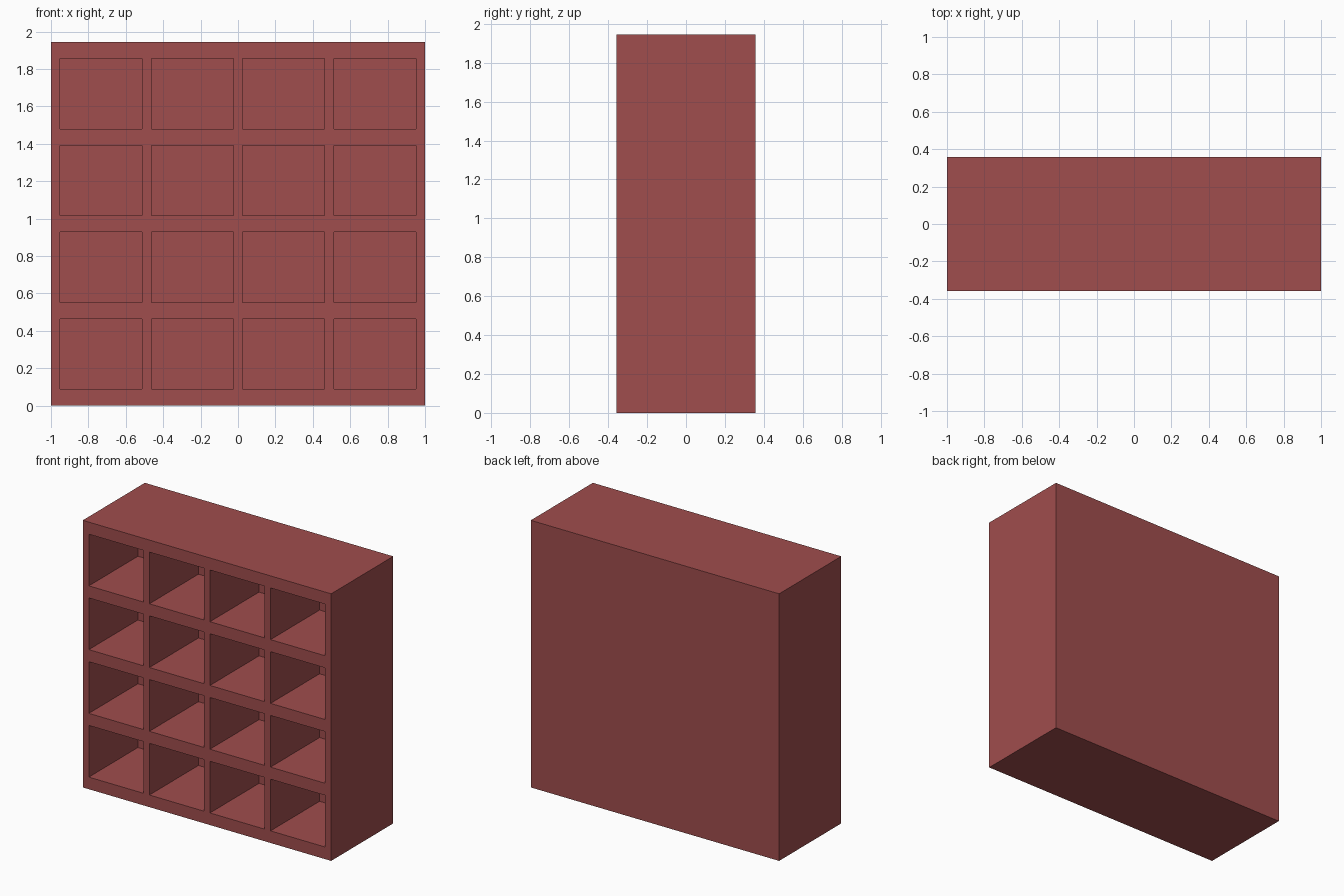
import bpy, bmesh

if "Cube" in bpy.data.objects:
    bpy.data.objects.remove(bpy.data.objects["Cube"])

HALF_DEPTH = 0.357
CELL_DEPTH = 0.564
N = 4
WIDTH, HEIGHT = 2.0, 1.944
DIVIDER, SHELF = 0.049, 0.088      # thickness of uprights and of shelves


def stops(start, total, wall):
    """Positions alternating wall, cell, wall, cell ... wall."""
    cell = (total - (N + 1) * wall) / N
    out = [start]
    for i in range(2 * N + 1):
        out.append(out[-1] + (cell if i % 2 else wall))
    return out


xs = stops(-WIDTH / 2, WIDTH, DIVIDER)
zs = stops(0, HEIGHT, SHELF)
bm = bmesh.new()

# Front face as a lattice of walls and cells
grid = [[bm.verts.new((x, -HALF_DEPTH, z)) for z in zs] for x in xs]
cells = []
for i in range(len(xs) - 1):
    for j in range(len(zs) - 1):
        f = bm.faces.new((grid[i][j], grid[i + 1][j],
                          grid[i + 1][j + 1], grid[i][j + 1]))
        if i % 2 and j % 2:
            cells.append(f)

# Solid cabinet body
ext = bmesh.ops.extrude_face_region(bm, geom=bm.faces[:], use_keep_orig=True)
back = [v for v in ext["geom"] if isinstance(v, bmesh.types.BMVert)]
bmesh.ops.translate(bm, verts=back, vec=(0, 2 * HALF_DEPTH, 0))

# Recessed compartments
ext = bmesh.ops.extrude_discrete_faces(bm, faces=cells)
for f in ext["faces"]:
    bmesh.ops.translate(bm, verts=f.verts[:], vec=(0, CELL_DEPTH, 0))

bmesh.ops.recalc_face_normals(bm, faces=bm.faces[:])
mesh = bpy.data.meshes.new("cubby_shelf")
bm.to_mesh(mesh)
bm.free()
shelf = bpy.data.objects.new("cubby_shelf", mesh)
bpy.context.collection.objects.link(shelf)

# Red-brown paint
mat = bpy.data.materials.new("red_brown")
mat.diffuse_color = (0.35, 0.075, 0.075, 1)
mat.use_nodes = True
mat.node_tree.nodes["Principled BSDF"].inputs["Base Color"].default_value = mat.diffuse_color
mesh.materials.append(mat)
